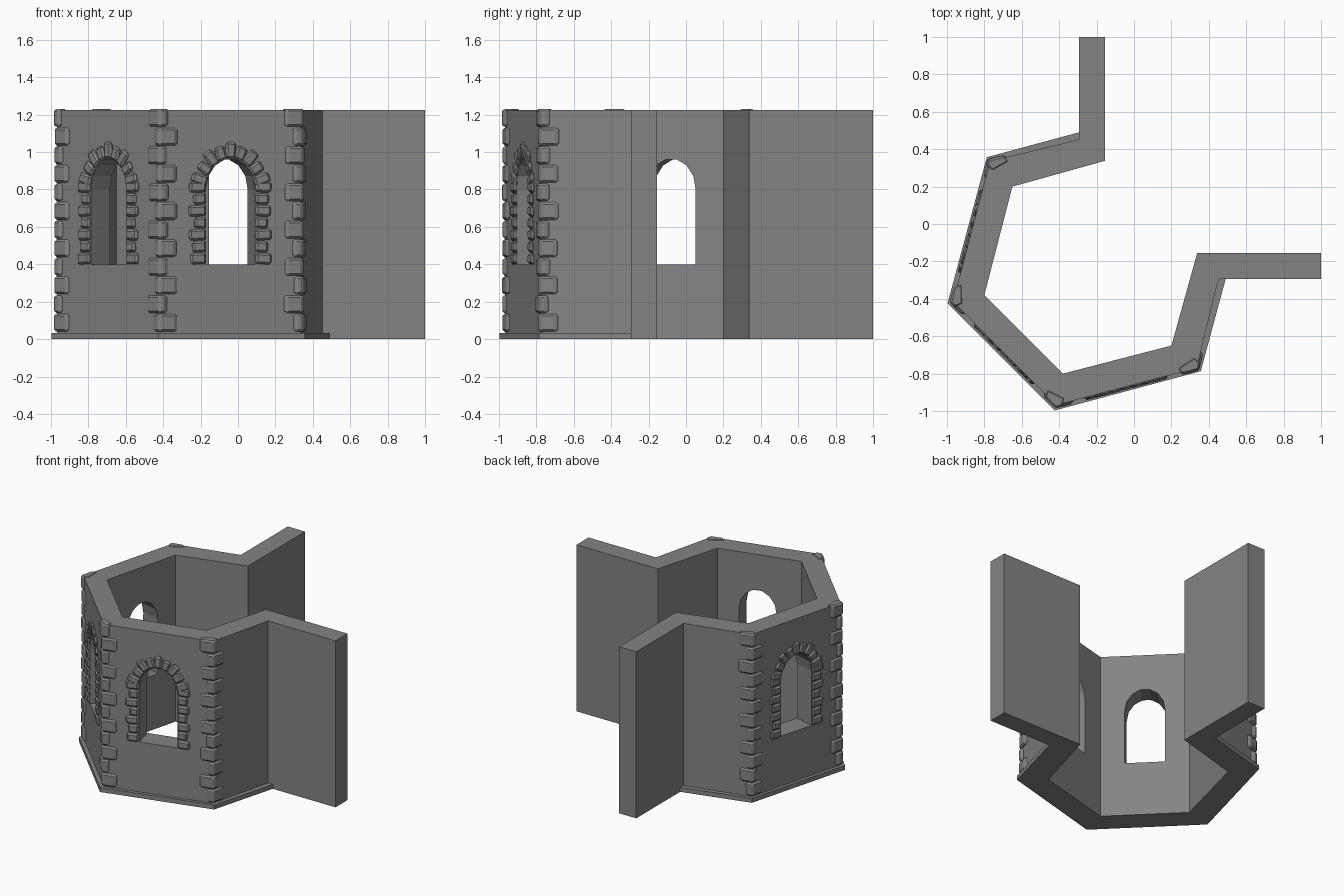
import bpy, bmesh, math, random
from mathutils import Matrix, Vector

random.seed(4)
if "Cube" in bpy.data.objects:
    bpy.data.objects.remove(bpy.data.objects["Cube"])

HEIGHT, PLINTH, SILL, SPRING = 1.225, 0.033, 0.40, 0.80
HALF_W, RISE = 0.135, 0.165

stone_grey = bpy.data.materials.new("stone_grey")
stone_grey.use_nodes = True
grey = (0.23, 0.23, 0.23, 1)
stone_grey.diffuse_color = grey
stone_grey.node_tree.nodes["Principled BSDF"].inputs["Base Color"].default_value = grey


def mirrored(half):
    """Complete a path across the plan's diagonal symmetry line."""
    return [Vector((y, x)) for x, y in reversed(half)] + [Vector(p) for p in half]


def prism(bm, pts, z0, z1):
    low = [bm.verts.new((p[0], p[1], z0)) for p in pts]
    face = bm.faces.new(low)
    up = bmesh.ops.extrude_face_region(bm, geom=[face])["geom"]
    new = [v for v in up if isinstance(v, bmesh.types.BMVert)]
    bmesh.ops.translate(bm, verts=new, vec=(0, 0, z1 - z0))
    return low + new


def bevel(bm, verts, width):
    edges = list({e for v in verts for e in v.link_edges})
    bmesh.ops.bevel(bm, geom=edges, offset=width, segments=1, affect='EDGES',
                    clamp_overlap=True)


def make_object(name, bm):
    bmesh.ops.recalc_face_normals(bm, faces=bm.faces[:])
    mesh = bpy.data.meshes.new(name)
    bm.to_mesh(mesh)
    bm.free()
    mesh.materials.append(stone_grey)
    obj = bpy.data.objects.new(name, mesh)
    bpy.context.collection.objects.link(obj)
    return obj


# Plan outlines
outer = mirrored([(-0.415, -0.968), (0.335, -0.77), (0.452, -0.29)])
inner = mirrored([(-0.38, -0.80), (0.20, -0.65), (0.335, -0.15)])
base = mirrored([(-0.425, -0.997), (0.357, -0.787), (0.49, -0.29)])
wing_start = [Vector((-0.155, 1)), Vector((-0.29, 1))]
wing_end = [Vector((1, -0.29)), Vector((1, -0.155))]
inner[0], inner[-1] = Vector((-0.155, 0.338)), Vector((0.338, -0.155))
outer[0], outer[-1] = Vector((-0.29, 0.452)), Vector((0.452, -0.29))
for pt in (wing_start[1], outer[0], base[0]):
    pt.x = -0.295
for pt in (wing_end[0], outer[-1], base[-1]):
    pt.y = -0.295

# Walls with both wings
bm = bmesh.new()
prism(bm, wing_start + outer + wing_end + inner[::-1], 0, HEIGHT)
walls = make_object("walls", bm)

# Plinth strip around the outside
bm = bmesh.new()
prism(bm, base + outer[::-1], 0, PLINTH)
make_object("plinth", bm)


def window_frame(a, b):
    """Matrix: local x along the wall, local y into it, z up."""
    u = (b - a).normalized()
    mid = (a + b) / 2
    return Matrix(((u.x, -u.y, 0, mid.x), (u.y, u.x, 0, mid.y),
                   (0, 0, 1, 0), (0, 0, 0, 1)))


def arch_point(angle, extra=0):
    return Vector(((HALF_W + extra) * math.cos(angle), 0,
                   SPRING + (RISE + extra) * math.sin(angle)))


def block(bm, frame, centre, tilt, length, height):
    """One chamfered stone, its long side turned by tilt in the wall plane."""
    tilt += random.uniform(-0.05, 0.05)
    size = Matrix.Diagonal((length, 0.055, height, 1))
    place = frame @ Matrix.Translation(centre) @ Matrix.Rotation(-tilt, 4, 'Y')
    verts = bmesh.ops.create_cube(bm, size=1, matrix=place @ size)["verts"]
    bevel(bm, verts, 0.011)


def cut_window(frame):
    bm = bmesh.new()
    steps = 7
    profile = [Vector((HALF_W, 0, SILL))]
    profile += [arch_point(math.pi * i / steps) for i in range(steps + 1)]
    profile.append(Vector((-HALF_W, 0, SILL)))
    face = bm.faces.new([bm.verts.new(p + Vector((0, -0.1, 0))) for p in profile])
    far = bmesh.ops.extrude_face_region(bm, geom=[face])["geom"]
    bmesh.ops.translate(bm, vec=(0, 0.4, 0),
                        verts=[v for v in far if isinstance(v, bmesh.types.BMVert)])
    bm.transform(frame)
    cutter = make_object("window_cutter", bm)
    cutter.hide_render = True
    mod = walls.modifiers.new("window", 'BOOLEAN')
    mod.operation, mod.solver, mod.object = 'DIFFERENCE', 'EXACT', cutter
    bpy.context.view_layer.update()
    graph = bpy.context.evaluated_depsgraph_get()
    cut = bpy.data.meshes.new_from_object(walls.evaluated_get(graph))
    walls.modifiers.clear()
    walls.data = cut
    bpy.data.objects.remove(cutter)


# Three arched windows with stone surrounds
for name, i in (("left_bay", 1), ("corner_bay", 2), ("front_bay", 3)):
    frame = window_frame(outer[i], outer[i + 1])
    cut_window(frame)
    bm = bmesh.new()
    for side in (-1, 1):
        for k in range(7):
            length = (0.09, 0.07)[k % 2] + random.uniform(-0.006, 0.006)
            centre = Vector((side * (HALF_W + length / 2 + 0.002), 0.012,
                             SILL + 0.03 + k * 0.064))
            block(bm, frame, centre, 0, length, 0.059)
    for k in range(9):
        angle = math.pi * (0.085 + 0.83 * k / 8)
        length = (0.088, 0.074)[k % 2]
        block(bm, frame, arch_point(angle, length / 2) + Vector((0, 0.012, 0)),
              angle, length, 0.056)
    make_object(name + "_window_stones", bm)

# Quoins: stones alternating long and short around each outer corner
centre = Vector((-0.215, -0.215))
for i in range(1, 5):
    bm = bmesh.new()
    corner = outer[i]
    out = (corner - centre).normalized()
    to_prev = (outer[i - 1] - corner).normalized()
    to_next = (outer[i + 1] - corner).normalized()
    for k in range(12):
        a, b = (0.088, 0.04) if k % 2 else (0.04, 0.088)
        a += random.uniform(-0.006, 0.006)
        b += random.uniform(-0.006, 0.006)
        tip = corner + out * random.uniform(0.015, 0.019)
        back = corner - out * 0.03
        pts = [tip, tip + to_prev * a, back + to_prev * a,
               back + to_next * b, tip + to_next * b]
        z = PLINTH + 0.008 + k * 0.0995
        bevel(bm, prism(bm, pts, z, z + 0.094), 0.011)
    make_object("quoin_stones_%d" % i, bm)
